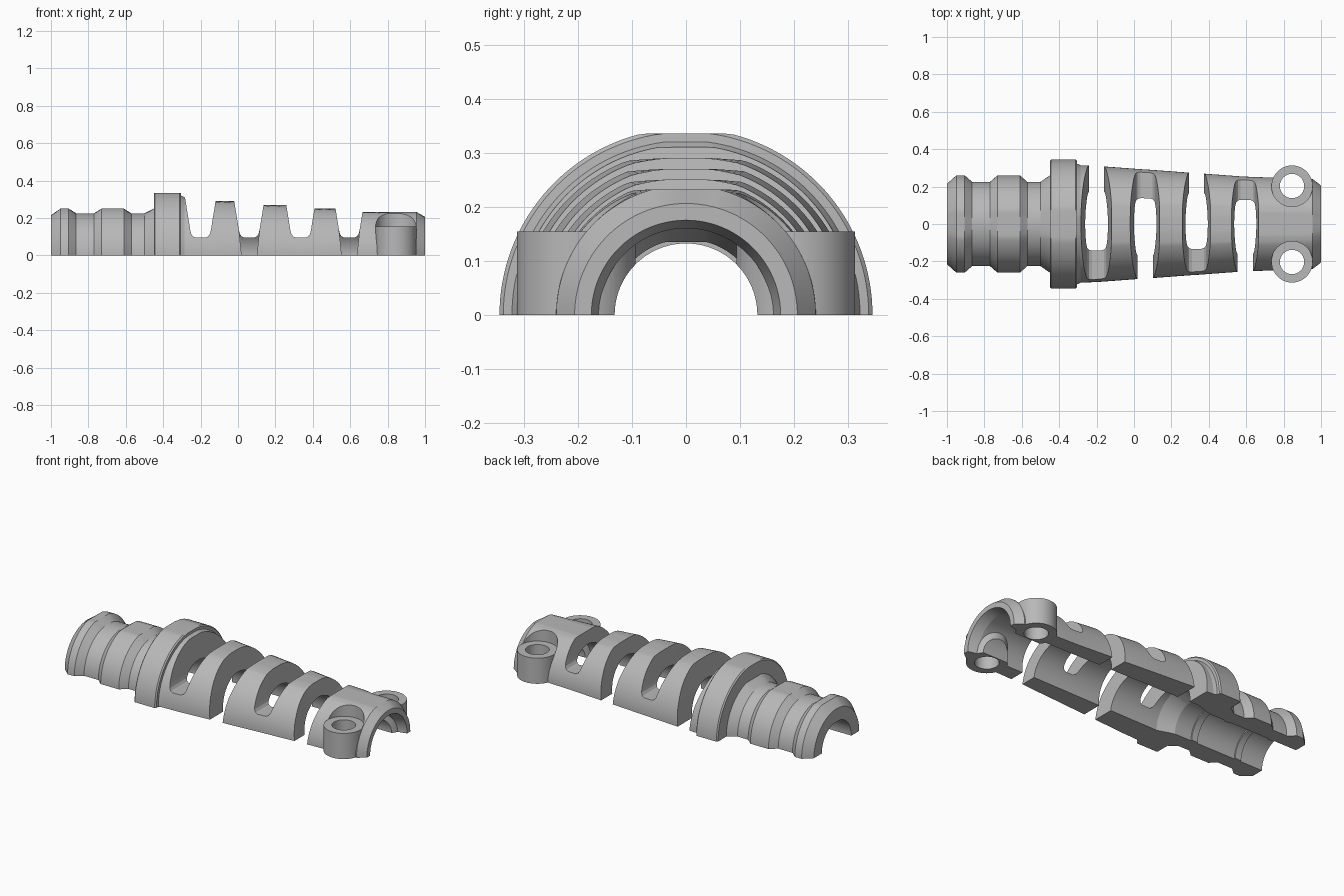
import bpy, bmesh, math
from mathutils import Matrix

if "Cube" in bpy.data.objects:
    bpy.data.objects.remove(bpy.data.objects["Cube"])

grey = bpy.data.materials.new("plain grey")
grey.use_nodes = True
colour = (0.48, 0.48, 0.48, 1)
grey.diffuse_color = colour
grey.node_tree.nodes["Principled BSDF"].inputs["Base Color"].default_value = colour


def make_object(name, bm):
    bmesh.ops.recalc_face_normals(bm, faces=bm.faces[:])
    mesh = bpy.data.meshes.new(name)
    bm.to_mesh(mesh)
    bm.free()
    mesh.materials.append(grey)
    obj = bpy.data.objects.new(name, mesh)
    bpy.context.collection.objects.link(obj)
    return obj


def half_turn(name, profile, steps=72):
    """Sweep a closed (x, radius, height limit) profile over the upper half circle."""
    bm = bmesh.new()
    rings = []
    for i in range(steps + 1):
        a = math.pi * i / steps
        rings.append([bm.verts.new((x, r * math.cos(a), min(r * math.sin(a), top)))
                      for x, r, top in profile])
    n = len(profile)
    for a, b in zip(rings, rings[1:]):
        for j in range(n):
            k = (j + 1) % n
            bm.faces.new((a[j], a[k], b[k], b[j]))
    bm.faces.new(rings[0])
    bm.faces.new(rings[-1][::-1])
    return make_object(name, bm)


def prism(name, outline, y0, y1):
    bm = bmesh.new()
    face = bm.faces.new([bm.verts.new((x, y0, z)) for x, z in outline])
    ext = bmesh.ops.extrude_face_region(bm, geom=[face])
    for v in ext["geom"]:
        if isinstance(v, bmesh.types.BMVert):
            v.co.y = y1
    return make_object(name, bm)


def cylinder(name, r, z0, z1, x, y, rot=Matrix()):
    bm = bmesh.new()
    bmesh.ops.create_cone(bm, cap_ends=True, segments=64, radius1=r, radius2=r,
                          depth=z1 - z0,
                          matrix=Matrix.Translation((x, y, (z0 + z1) / 2)) @ rot)
    return make_object(name, bm)


def combine(target, tool, operation="DIFFERENCE"):
    mod = target.modifiers.new("shape", "BOOLEAN")
    mod.operation, mod.solver, mod.object = operation, "EXACT", tool
    bpy.context.view_layer.objects.active = target
    bpy.ops.object.modifier_apply(modifier=mod.name)
    bpy.data.objects.remove(tool)


# Outer outline: ringed grip, flange, then tapered sleeve with stepped flats
slots = [-0.2, 0.06, 0.335, 0.595]
flats = [0.31, 0.29, 0.27, 0.25, 0.232]
outer = [(x, r, 0.25) for x, r in (
    (-1, 0.215), (-0.95, 0.26), (-0.905, 0.26), (-0.865, 0.225), (-0.77, 0.225),
    (-0.73, 0.26), (-0.61, 0.26), (-0.57, 0.225), (-0.5, 0.225), (-0.45, 0.26))]
outer += [(-0.45, 0.338, 0.335), (-0.443, 0.345, 0.335),
          (-0.312, 0.345, 0.335), (-0.305, 0.338, 0.335),
          (-0.304, 0.322, 0.32), (-0.285, 0.314, 0.31)]
for c, before, after in zip(slots, flats, flats[1:]):
    r = 0.296 - 0.072 * c
    outer += [(c - 0.004, r, before), (c + 0.004, r, after)]
outer += [(0.955, 0.24, 0.232), (1, 0.206, 0.232)]

# Inner bore: flared mouth, tapered cavity, narrow left passage with ribs
bore = [(1, 0.175, 1), (0.94, 0.16, 1), (0.6, 0.16, 1), (-0.3, 0.172, 1), (-0.4, 0.14, 0.135)]
for c in (-0.53, -0.83):
    bore += [(c + s * 0.02, r, 0.135) for s, r in ((1, 0.14), (1, 0.132), (-1, 0.132), (-1, 0.14))]
bore += [(-1, 0.14, 0.135)]
shell = half_turn("strain_relief_half_shell", outer + bore)

# Alternating flex slots: open through one edge, rounded closed floor on the other
closed = [(0.098, 0.4), (0.055, 0.135), (0.05, 0.115), (0.04, 0.101), (0.025, 0.095)]
opened = [(0.098, 0.4), (0.055, 0.135), (0.035, -0.05)]
for i, c in enumerate(slots):
    side = -1 if i % 2 == 0 else 1
    for half, y in ((closed, side), (opened, -side)):
        outline = [(c + x, z) for x, z in half] + [(c - x, z) for x, z in reversed(half)]
        combine(shell, prism("slot_cutter", outline, -0.003 * y, 0.5 * y))

# Screw bosses with seats sunk into the sleeve
boss_x, boss_y, boss_r, seat = 0.845, 0.203, 0.11, 0.154
for s in (-1, 1):
    combine(shell, cylinder("seat_cutter", boss_r, seat, 0.4, boss_x, s * boss_y))
    combine(shell, cylinder("screw_boss", boss_r, 0, seat, boss_x, s * boss_y), "UNION")
combine(shell, cylinder("bore_cutter", 0.132, -0.14, 0.14, boss_x, 0,
                        Matrix.Rotation(math.pi / 2, 4, "Y")))
for s in (-1, 1):
    combine(shell, cylinder("hole_cutter", 0.065, -0.1, 0.4, boss_x, s * boss_y))

# Crisp edges, smooth curves
bpy.ops.object.select_all(action="DESELECT")
shell.select_set(True)
bpy.context.view_layer.objects.active = shell
bpy.ops.object.shade_smooth_by_angle(angle=math.radians(12))
